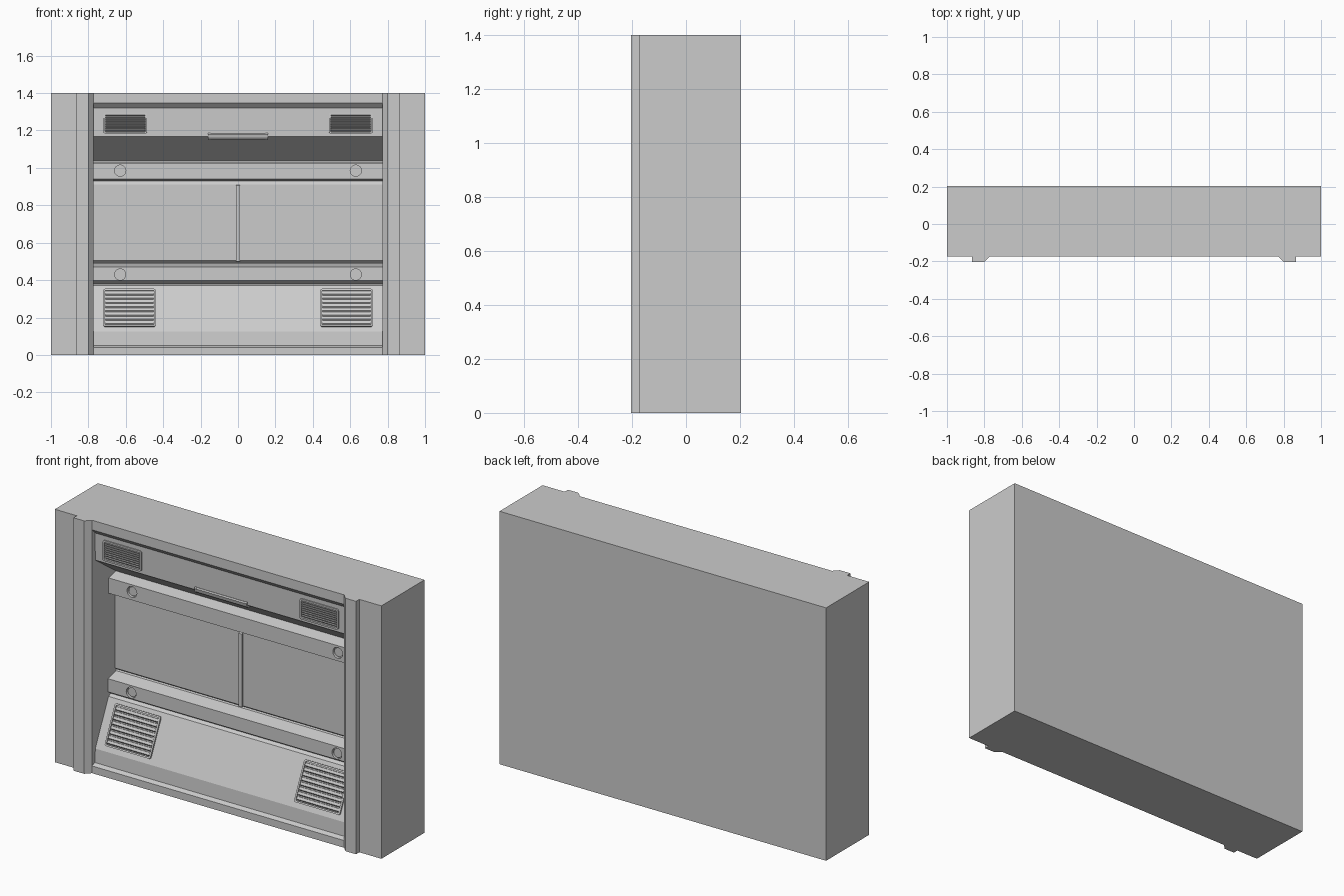
import bpy, bmesh
from math import atan2, cos, sin, pi
from mathutils import Matrix

if "Cube" in bpy.data.objects:
    bpy.data.objects.remove(bpy.data.objects["Cube"])


def finish(bm, name, matrix=None):
    bmesh.ops.recalc_face_normals(bm, faces=bm.faces)
    me = bpy.data.meshes.new(name)
    bm.to_mesh(me)
    bm.free()
    ob = bpy.data.objects.new(name, me)
    if matrix:
        ob.matrix_world = matrix
    bpy.context.collection.objects.link(ob)
    return ob


def add_prism(bm, pts, a, b, axis):
    """Extrude a 2D outline: (y, z) points along x, or (x, y) points along z."""
    place = (lambda p, t: (t, *p)) if axis == 'X' else (lambda p, t: (*p, t))
    lo = [bm.verts.new(place(p, a)) for p in pts]
    hi = [bm.verts.new(place(p, b)) for p in pts]
    bm.faces.new(lo)
    bm.faces.new(hi[::-1])
    for i in range(len(pts)):
        j = (i + 1) % len(pts)
        bm.faces.new((lo[i], lo[j], hi[j], hi[i]))


def prism(name, pts, a, b, axis):
    bm = bmesh.new()
    add_prism(bm, pts, a, b, axis)
    return finish(bm, name)


def disc(name, loc, r, depth):
    bm = bmesh.new()
    bmesh.ops.create_cone(bm, cap_ends=True, segments=24, radius1=r, radius2=r, depth=depth)
    return finish(bm, name, Matrix.Translation(loc) @ Matrix.Rotation(pi / 2, 4, 'X'))


def cut(body, cutter):
    mod = body.modifiers.new("cut", 'BOOLEAN')
    mod.operation = 'DIFFERENCE'
    mod.solver = 'EXACT'
    mod.object = cutter
    bpy.context.view_layer.objects.active = body
    bpy.context.view_layer.update()
    bpy.ops.object.modifier_apply(modifier=mod.name)
    bpy.data.objects.remove(cutter)


def rounded_rect(w, h, r, seg=4):
    pts = []
    for k, (sx, sz) in enumerate(((1, 1), (-1, 1), (-1, -1), (1, -1))):
        for i in range(seg + 1):
            t = (k + i / seg) * pi / 2
            pts.append((sx * (w / 2 - r) + r * cos(t), sz * (h / 2 - r) + r * sin(t)))
    return pts


def vent(name, loc, w, h, slats, tilt, lip):
    """Raised frame with louvre slats; local -y points out of the panel."""
    m = Matrix.Translation(loc) @ Matrix.Rotation(tilt, 4, 'X')
    bm = bmesh.new()
    t = 0.009
    outer, inner = rounded_rect(w, h, 0.01), rounded_rect(w - 2 * t, h - 2 * t, 0.004)
    loops = [(outer, 0.004), (outer, -0.009), (inner, -0.009), (inner, 0.004)]
    rings = [[bm.verts.new((x, y, z)) for x, z in pts] for pts, y in loops]
    n = len(rings[0])
    for a, b in zip(rings, rings[1:] + rings[:1]):
        for i in range(n):
            j = (i + 1) % n
            bm.faces.new((a[i], a[j], b[j], b[i]))
    finish(bm, name + "_frame", m)
    bm = bmesh.new()
    ih, iw = h - 2 * t - 0.004, w - 2 * t - 0.004
    p = ih / slats
    for i in range(slats):
        z = -ih / 2 + i * p
        add_prism(bm, [(0.002, z), (-0.008, z + lip * p), (-0.006, z + 0.8 * p),
                       (0.002, z + 0.85 * p)], -iw / 2, iw / 2, 'X')
    finish(bm, name + "_slats", m)


FRONT, BACK, HALF = -0.174, 0.203, 0.772

# Wall block with pillars, then the console recess cut out of it
right = [(HALF, FRONT), (0.80, -0.203), (0.865, -0.203), (0.865, FRONT), (1, FRONT), (1, BACK)]
plan = right + [(-x, y) for x, y in reversed(right)]
body = prism("wall_body", plan, 0, 1.4, 'Z')

recess = [
    (-0.3, 1.347), (FRONT, 1.347), (-0.148, 1.32), (-0.145, 1.168),  # upper panel
    (0.035, 1.04), (-0.028, 1.025), (-0.028, 0.94),                  # upper ledge
    (0.04, 0.93), (0.028, 0.912), (0.028, 0.505), (0.04, 0.495),     # screen
    (0.035, 0.488), (-0.035, 0.47), (-0.035, 0.397),                 # lower ledge
    (-0.01, 0.38), (-0.03, 0.37), (-0.145, 0.125), (-0.15, 0.05),    # kick panel
    (FRONT, 0.04), (-0.3, 0.04)]
cut(body, prism("recess_cutter", recess, -HALF, HALF, 'X'))

# Screen divider
prism("screen_divider", [(0.035, 0.5), (0.019, 0.5), (0.019, 0.905), (0.035, 0.912)],
      -0.01, 0.01, 'X')

# Lamp bar under the upper panel, with end caps
bar = [(-0.135, 1.184), (-0.148, 1.184), (-0.153, 1.178),
       (-0.149, 1.162), (-0.14, 1.152), (-0.115, 1.152)]
prism("lamp_bar", bar, -0.15, 0.15, 'X')
cap = [(-0.138 + (y + 0.138) * 1.12, 1.168 + (z - 1.168) * 1.12) for y, z in bar]
slope = atan2(0.115, 0.245)
for s, side in ((-1, "left"), (1, "right")):
    prism("lamp_cap_" + side, cap, s * 0.148, s * 0.16, 'X')

    # Vents on the upper panel and the sloped kick panel
    vent("upper_vent_" + side, (s * 0.603, -0.1465, 1.24), 0.235, 0.112, 8, -0.02, 0.75)
    vent("lower_vent_" + side, (s * 0.58, -0.0863, 0.25), 0.28, 0.2 / cos(slope), 8, -slope, 0.25)

    # Round buttons set into holes on both ledges
    for level, y, z in (("upper", -0.028, 0.985), ("lower", -0.035, 0.43)):
        cut(body, disc("hole_cutter", (s * 0.63, y, z), 0.03, 0.03))
        disc(f"{level}_button_{side}", (s * 0.63, y + 0.014, z), 0.025, 0.012)
